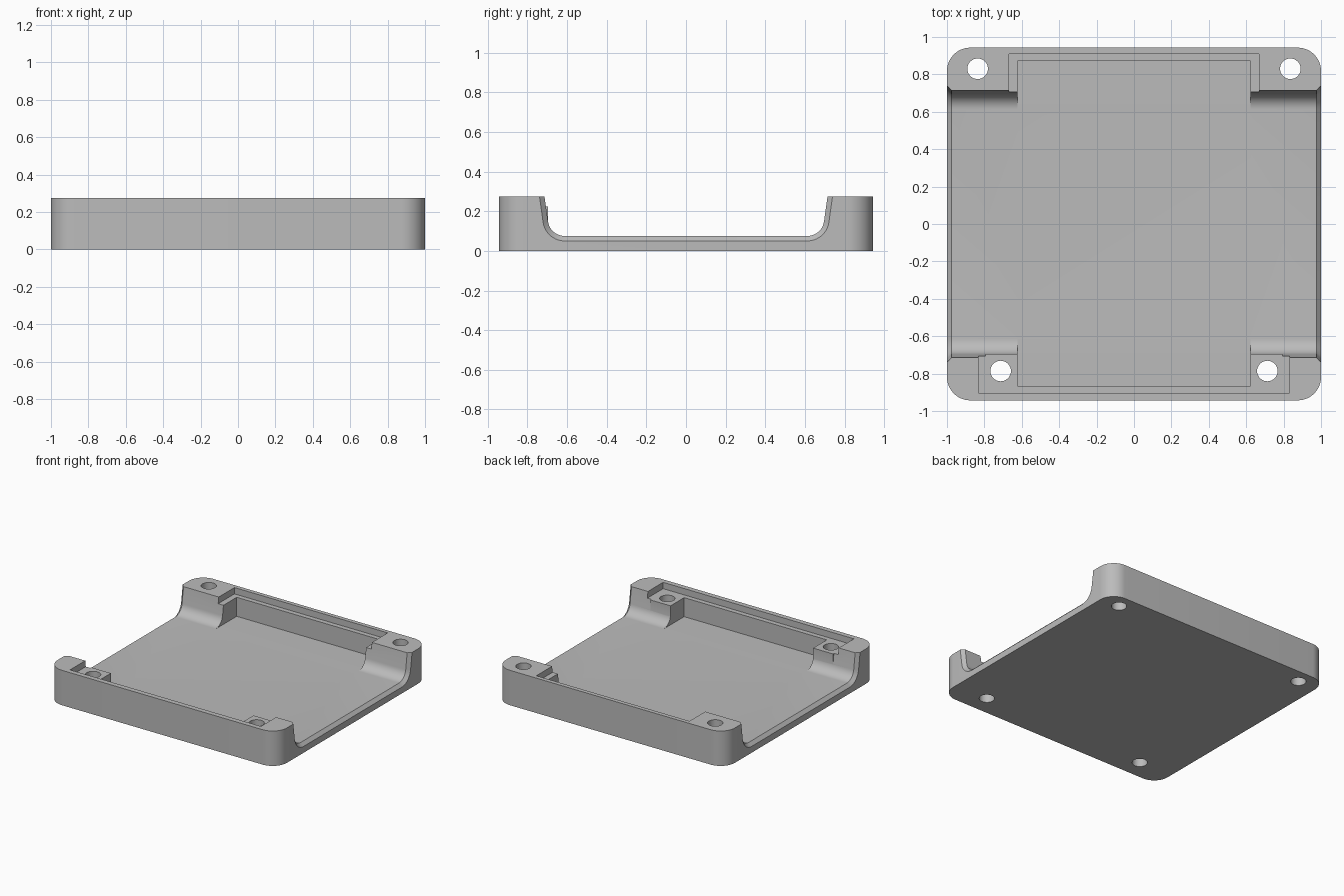
import bpy, bmesh, math

old = bpy.data.objects.get("Cube")
if old:
    bpy.data.objects.remove(old, do_unlink=True)

HEIGHT, FLOOR, RIM = 0.275, 0.075, 0.225
HOLE_RADIUS = 0.055

grey = bpy.data.materials.new("plain grey")
grey.use_nodes = True
grey.diffuse_color = (0.5, 0.5, 0.5, 1)
grey.node_tree.nodes["Principled BSDF"].inputs["Base Color"].default_value = (0.5, 0.5, 0.5, 1)


def loft(name, rings):
    """Closed solid from a list of matching point rings."""
    bm = bmesh.new()
    loops = [[bm.verts.new(p) for p in ring] for ring in rings]
    for a, b in zip(loops, loops[1:]):
        for i in range(len(a)):
            j = (i + 1) % len(a)
            bm.faces.new((a[i], a[j], b[j], b[i]))
    bm.faces.new(loops[0][::-1])
    bm.faces.new(loops[-1])
    bmesh.ops.recalc_face_normals(bm, faces=bm.faces)
    mesh = bpy.data.meshes.new(name)
    bm.to_mesh(mesh)
    bm.free()
    mesh.materials.append(grey)
    obj = bpy.data.objects.new(name, mesh)
    bpy.context.collection.objects.link(obj)
    return obj


def prism(name, outline, z0, z1):
    return loft(name, [[(x, y, z) for x, y in outline] for z in (z0, z1)])


def block(name, x0, x1, y0, y1, z0, z1):
    return prism(name, [(x0, y0), (x1, y0), (x1, y1), (x0, y1)], z0, z1)


def arc(cx, cy, r, a0, a1, n):
    angles = [math.radians(a0 + (a1 - a0) * i / n) for i in range(n + 1)]
    return [(cx + r * math.cos(a), cy + r * math.sin(a)) for a in angles]


def combine(target, tool, operation):
    mod = target.modifiers.new(operation, "BOOLEAN")
    mod.operation, mod.solver, mod.object = operation, "EXACT", tool
    bpy.context.view_layer.objects.active = target
    bpy.ops.object.modifier_apply(modifier=mod.name)
    bpy.data.objects.remove(tool, do_unlink=True)


# Outer body with rounded corners
R, HALF_Y = 0.125, 0.943
outline = []
for k, (sx, sy) in enumerate([(1, 1), (-1, 1), (-1, -1), (1, -1)]):
    outline += arc(sx * (1 - R), sy * (HALF_Y - R), R, 90 * k, 90 * k + 90, 12)
body = prism("tray_body", outline, 0, HEIGHT)


# Wide channel across x, with filleted floor and flared, rounded ends
def channel_ring(x, grow):
    r, lean = 0.085 + grow, 8
    cy, cz = 0.612, FLOOR + 0.085
    half = arc(cy, cz, r, -90, -lean, 10)
    y, z = half[-1]
    top = 0.4
    half.append((y + (top - z) * math.tan(math.radians(lean)), top))
    return [(x, y, z) for y, z in half] + [(x, -y, z) for y, z in half[::-1]]


FLARE = 0.025
ends = [(1.05, FLARE)]
for i in range(7):
    a = math.radians(90 * i / 6)
    ends.append((1 - FLARE * math.sin(a), FLARE * (1 - math.cos(math.pi / 2 - a))))
rings = [channel_ring(-x, g) for x, g in ends] + [channel_ring(x, g) for x, g in ends[::-1]]
combine(body, loft("channel_cutter", rings), "DIFFERENCE")

# Deep straight pocket
combine(body, block("pocket_cutter", -0.622, 0.622, -0.865, 0.872, FLOOR, 0.4), "DIFFERENCE")

# Front screw bosses
for s in (-1, 1):
    x0, x1 = sorted((s * 0.622, s * 0.795))
    combine(body, block("screw_boss", x0, x1, -0.82, -0.695, 0.04, HEIGHT), "UNION")

# Shallow lid ledges, wider at the front
combine(body, block("front_ledge_cutter", -0.832, 0.832, -0.903, -0.5, RIM, 0.4), "DIFFERENCE")
combine(body, block("back_ledge_cutter", -0.668, 0.668, 0.5, 0.91, RIM, 0.4), "DIFFERENCE")

# Four through holes
for x, y in [(0.836, 0.83), (0.713, -0.786)]:
    for s in (-1, 1):
        ring = arc(s * x, y, HOLE_RADIUS, 0, 360, 32)[:-1]
        combine(body, prism("hole_cutter", ring, -0.1, 0.4), "DIFFERENCE")

bpy.ops.object.select_all(action="DESELECT")
body.select_set(True)
bpy.context.view_layer.objects.active = body
bpy.ops.object.shade_smooth_by_angle(angle=math.radians(30))
